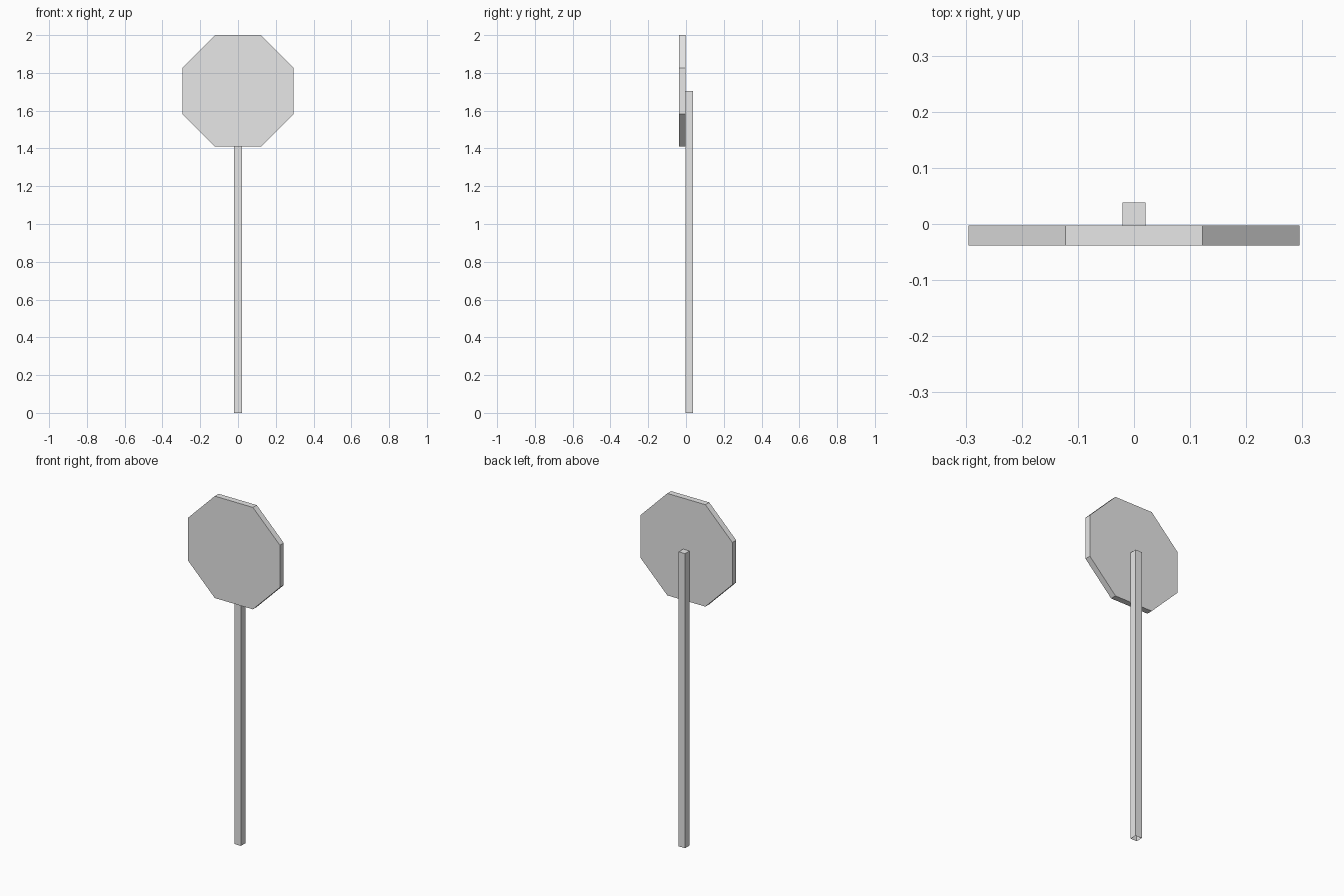
import bpy, bmesh
from math import pi, cos
from mathutils import Matrix

cube = bpy.data.objects.get("Cube")
if cube:
    bpy.data.objects.remove(cube, do_unlink=True)

HALF_WIDTH = 0.295      # centre of the plate to a flat side
CENTRE_Z = 2.0 - HALF_WIDTH
JOINT_Y = -0.003        # where the plate meets the post
DEPTH = 0.038

grey = bpy.data.materials.new("light_grey")
grey.use_nodes = True
colour = (0.8, 0.8, 0.8, 1)
grey.diffuse_color = colour
grey.node_tree.nodes["Principled BSDF"].inputs["Base Color"].default_value = colour


def add_object(name, bm):
    mesh = bpy.data.meshes.new(name)
    bm.to_mesh(mesh)
    bm.free()
    mesh.materials.append(grey)
    obj = bpy.data.objects.new(name, mesh)
    bpy.context.collection.objects.link(obj)
    return obj


# Octagonal plate, standing upright with flat sides up and down
bm = bmesh.new()
radius = HALF_WIDTH / cos(pi / 8)
bmesh.ops.create_cone(bm, cap_ends=True, segments=8, radius1=radius,
                      radius2=radius, depth=DEPTH + JOINT_Y,
                      matrix=Matrix.Rotation(pi / 8, 4, "Z"))
# Turn so that a flat side is on top whichever vertex comes first
if max(v.co.y for v in bm.verts) > HALF_WIDTH + 0.01:
    bmesh.ops.rotate(bm, verts=bm.verts, matrix=Matrix.Rotation(pi / 8, 3, "Z"))
bmesh.ops.rotate(bm, verts=bm.verts, matrix=Matrix.Rotation(pi / 2, 3, "X"))
plate = add_object("sign_plate", bm)
plate.location = (0, (JOINT_Y - DEPTH) / 2, CENTRE_Z)

# Square post behind the plate, open at the foot
bm = bmesh.new()
thickness = DEPTH - JOINT_Y
bmesh.ops.create_cube(bm, size=1)
bmesh.ops.scale(bm, verts=bm.verts, vec=(thickness, thickness, CENTRE_Z))
foot = [f for f in bm.faces if f.normal.z < -0.5]
bmesh.ops.delete(bm, geom=foot, context="FACES_ONLY")
post = add_object("post", bm)
post.location = (0, (JOINT_Y + DEPTH) / 2, CENTRE_Z / 2)
